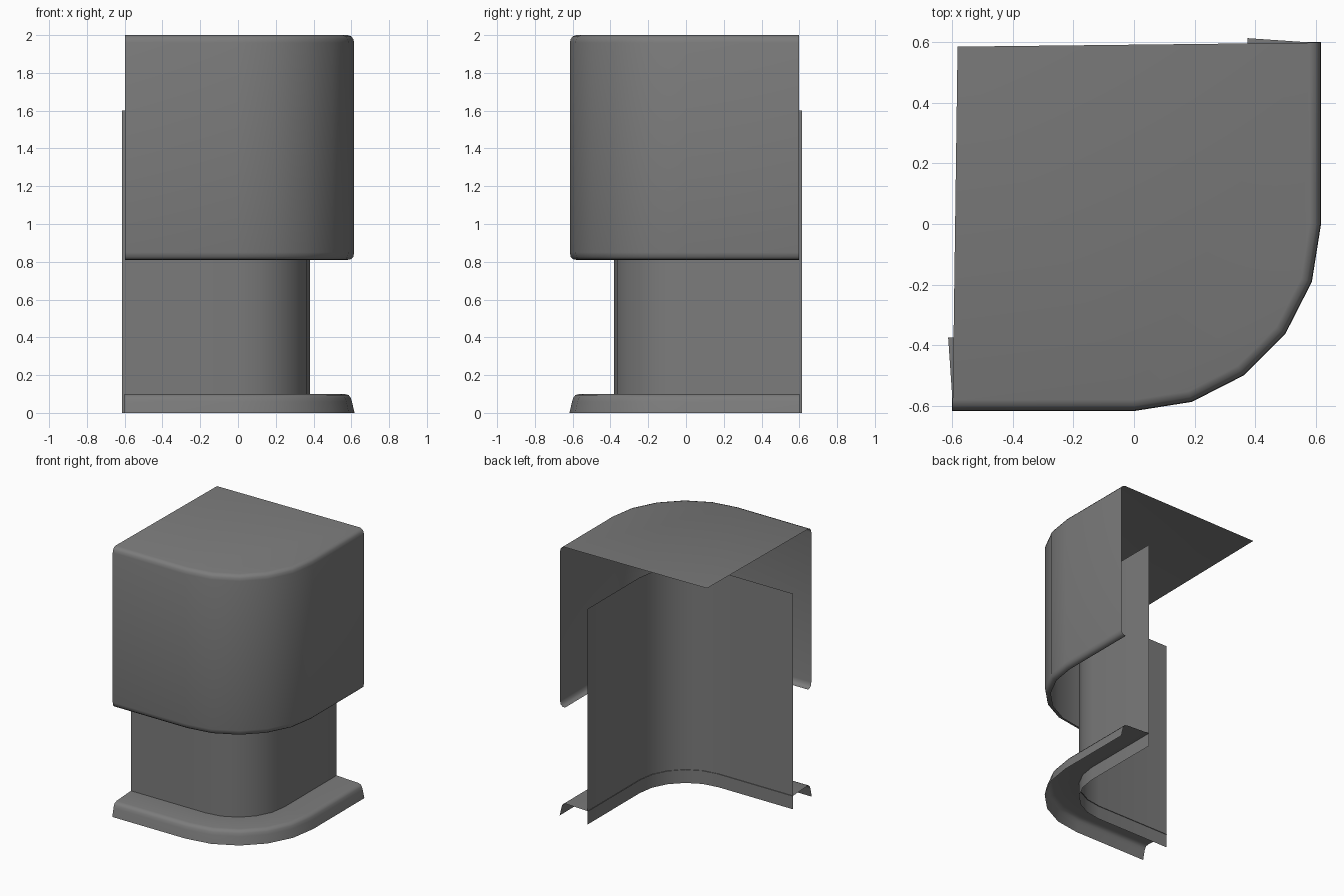
import bpy, bmesh, math

cube = bpy.data.objects.get("Cube")
if cube:
    bpy.data.objects.remove(cube, do_unlink=True)

# One plain grey for everything
grey = bpy.data.materials.new("plain grey")
grey.use_nodes = True
colour = (0.2, 0.2, 0.2, 1)
grey.diffuse_color = colour
grey.node_tree.nodes["Principled BSDF"].inputs["Base Color"].default_value = colour

ARC_SEGMENTS = 5


def corner_path(radius, end):
    """Straight front run, quarter turn, straight side run."""
    path = [(-end, -radius)]
    for i in range(ARC_SEGMENTS + 1):
        a = math.radians(90) * i / ARC_SEGMENTS
        path.append((radius * math.sin(a), -radius * math.cos(a)))
    path.append((radius, end))
    return path


def sweep(name, profile, roof_corner=None):
    """Sweep (radius, height, end) rows round the corner as an open sheet."""
    bm = bmesh.new()
    rows = [[bm.verts.new((x, y, z)) for x, y in corner_path(r, end)]
            for r, z, end in profile]
    for low, high in zip(rows, rows[1:]):
        for i in range(len(low) - 1):
            bm.faces.new((low[i], low[i + 1], high[i + 1], high[i]))
    if roof_corner:
        bm.faces.new(rows[-1] + [bm.verts.new(roof_corner)])
    mesh = bpy.data.meshes.new(name)
    bm.to_mesh(mesh)
    bm.free()
    mesh.materials.append(grey)
    obj = bpy.data.objects.new(name, mesh)
    bpy.context.collection.objects.link(obj)
    bpy.ops.object.select_all(action="DESELECT")
    obj.select_set(True)
    bpy.context.view_layer.objects.active = obj
    bpy.ops.object.shade_smooth_by_angle(angle=math.radians(40))
    return obj


# Overhanging upper shell with a curled lower lip, rounded rim and flat roof
sweep("upper_shell", [
    (0.575, 0.81, 0.598), (0.595, 0.812, 0.598), (0.61, 0.825, 0.598),
    (0.615, 0.85, 0.598), (0.615, 1.96, 0.598), (0.61, 1.98, 0.598),
    (0.6, 1.993, 0.598), (0.58, 2.0, 0.598),
], roof_corner=(-0.582, 0.585, 2.0))

# Recessed wall running up inside the shell
sweep("recessed_wall", [(0.38, 0, 0.613), (0.38, 1.6, 0.613)])

# Sloped skirting with a flat ledge meeting the wall
sweep("base_skirting", [
    (0.617, 0, 0.6), (0.603, 0.06, 0.6), (0.597, 0.08, 0.6),
    (0.586, 0.094, 0.6), (0.565, 0.1, 0.6), (0.375, 0.1, 0.613),
])
